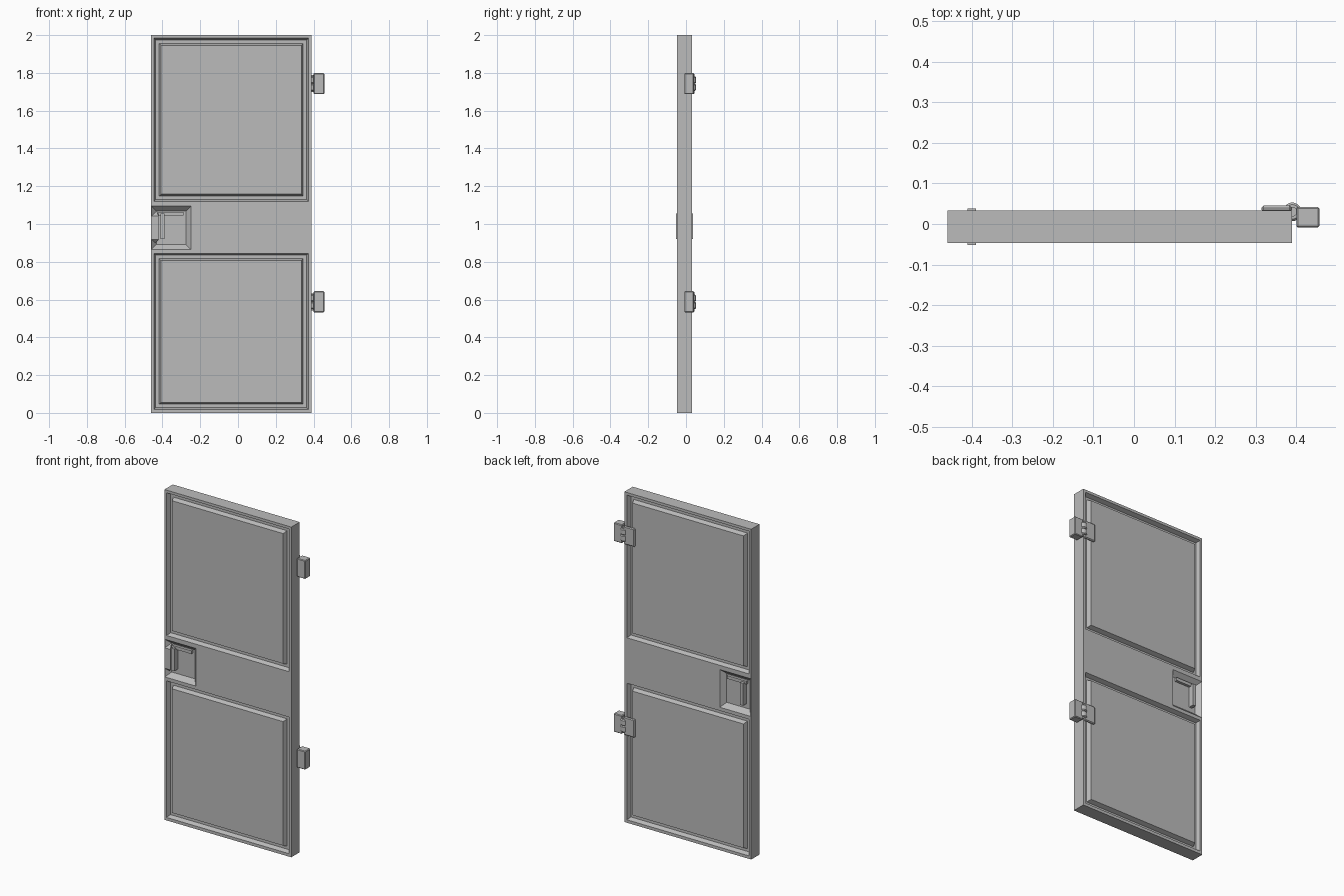
import bpy, bmesh
from mathutils import Vector

old = bpy.data.objects.get("Cube")
if old:
    bpy.data.objects.remove(old, do_unlink=True)

grey = bpy.data.materials.new("plain_grey")
grey.use_nodes = True
grey.diffuse_color = (0.5, 0.5, 0.5, 1)
grey.node_tree.nodes["Principled BSDF"].inputs["Base Color"].default_value = (0.5, 0.5, 0.5, 1)

FRONT, BACK = -0.047, 0.033
MID = (FRONT + BACK) / 2


def finish(name, bm, bevel=0):
    bmesh.ops.recalc_face_normals(bm, faces=bm.faces)
    mesh = bpy.data.meshes.new(name)
    bm.to_mesh(mesh)
    bm.free()
    mesh.materials.append(grey)
    ob = bpy.data.objects.new(name, mesh)
    bpy.context.collection.objects.link(ob)
    if bevel:
        mod = ob.modifiers.new("Bevel", "BEVEL")
        mod.width = bevel
        mod.segments = 1
        mod.limit_method = "ANGLE"
    return ob


def add_box(bm, lo, hi):
    lo, hi = Vector(lo), Vector(hi)
    verts = bmesh.ops.create_cube(bm, size=1)["verts"]
    for v in verts:
        v.co = (lo + hi) / 2 + v.co * (hi - lo)


def box(name, lo, hi, bevel=0):
    bm = bmesh.new()
    add_box(bm, lo, hi)
    return finish(name, bm, bevel)


# Door leaf: slab cut along the borders of the recesses
panels = [(-0.446, 0.373, 0.018, 0.845), (-0.446, 0.373, 1.12, 1.984)]
latch = (-0.457, -0.25, 0.866, 1.094)
bm = bmesh.new()
add_box(bm, (-0.46, FRONT, 0), (0.39, BACK, 2))
for x0, x1, z0, z1 in panels + [latch]:
    for axis, cuts in (((1, 0, 0), (x0, x1)), ((0, 0, 1), (z0, z1))):
        for c in cuts:
            bmesh.ops.bisect_plane(bm, geom=bm.verts[:] + bm.edges[:] + bm.faces[:],
                                   plane_co=Vector(axis) * c, plane_no=axis, dist=1e-6)
bmesh.ops.recalc_face_normals(bm, faces=bm.faces)


def sink(rect, side, steps):
    """Inset the faces inside a rectangle on one side in (width, depth) steps."""
    x0, x1, z0, z1 = rect
    found = []
    for f in bm.faces:
        c = f.calc_center_median()
        if f.normal.y * side > 0.9 and x0 < c.x < x1 and z0 < c.z < z1:
            found.append(f)
    for width, depth in steps:
        bmesh.ops.inset_region(bm, faces=found, thickness=width, depth=depth,
                               use_even_offset=True, use_boundary=True)


for side in (-1, 1):
    # Sloped groove around a raised field
    for rect in panels:
        sink(rect, side, [(0.01, -0.025), (0.018, 0), (0.01, 0.025)])
    # Sloped pocket around the handle
    sink(latch, side, [(0.026, -0.028)])
finish("door_leaf", bm)

# Handles on both faces
for side, label in ((-1, "front"), (1, "back")):
    def y(d):
        return MID + side * d

    def handle_part(name, x0, x1, z0, z1, d):
        a, b = sorted((y(0.011), y(d)))
        box(label + name, (x0, a, z0), (x1, b, z1))

    handle_part("_handle_grip", -0.41, -0.39, 0.92, 1.055, 0.045)
    handle_part("_handle_crossbar", -0.42, -0.288, 1.045, 1.064, 0.028)

# Hinges
for z, label in ((1.743, "upper"), (0.588, "lower")):
    box(label + "_hinge_plate", (0.314, 0.03, z - 0.055), (0.388, 0.045, z + 0.055), 0.005)
    box(label + "_hinge_block", (0.40, -0.009, z - 0.056), (0.457, 0.042, z + 0.056), 0.004)
    # Two stacked knuckles
    for s, word in ((-1, "bottom"), (1, "top")):
        bm = bmesh.new()
        bmesh.ops.create_cone(bm, cap_ends=True, segments=20, radius1=0.023,
                              radius2=0.023, depth=0.037)
        bmesh.ops.translate(bm, verts=bm.verts, vec=(0.39, 0.03, z + s * 0.0195))
        ob = finish(f"{label}_hinge_{word}_knuckle", bm, 0.005)
        bpy.context.view_layer.objects.active = ob
        ob.select_set(True)
        bpy.ops.object.shade_smooth_by_angle()
        ob.select_set(False)
    # Pin through the knuckles
    bm = bmesh.new()
    bmesh.ops.create_cone(bm, cap_ends=True, segments=12, radius1=0.012,
                          radius2=0.012, depth=0.09)
    bmesh.ops.translate(bm, verts=bm.verts, vec=(0.39, 0.03, z))
    finish(label + "_hinge_pin", bm)
